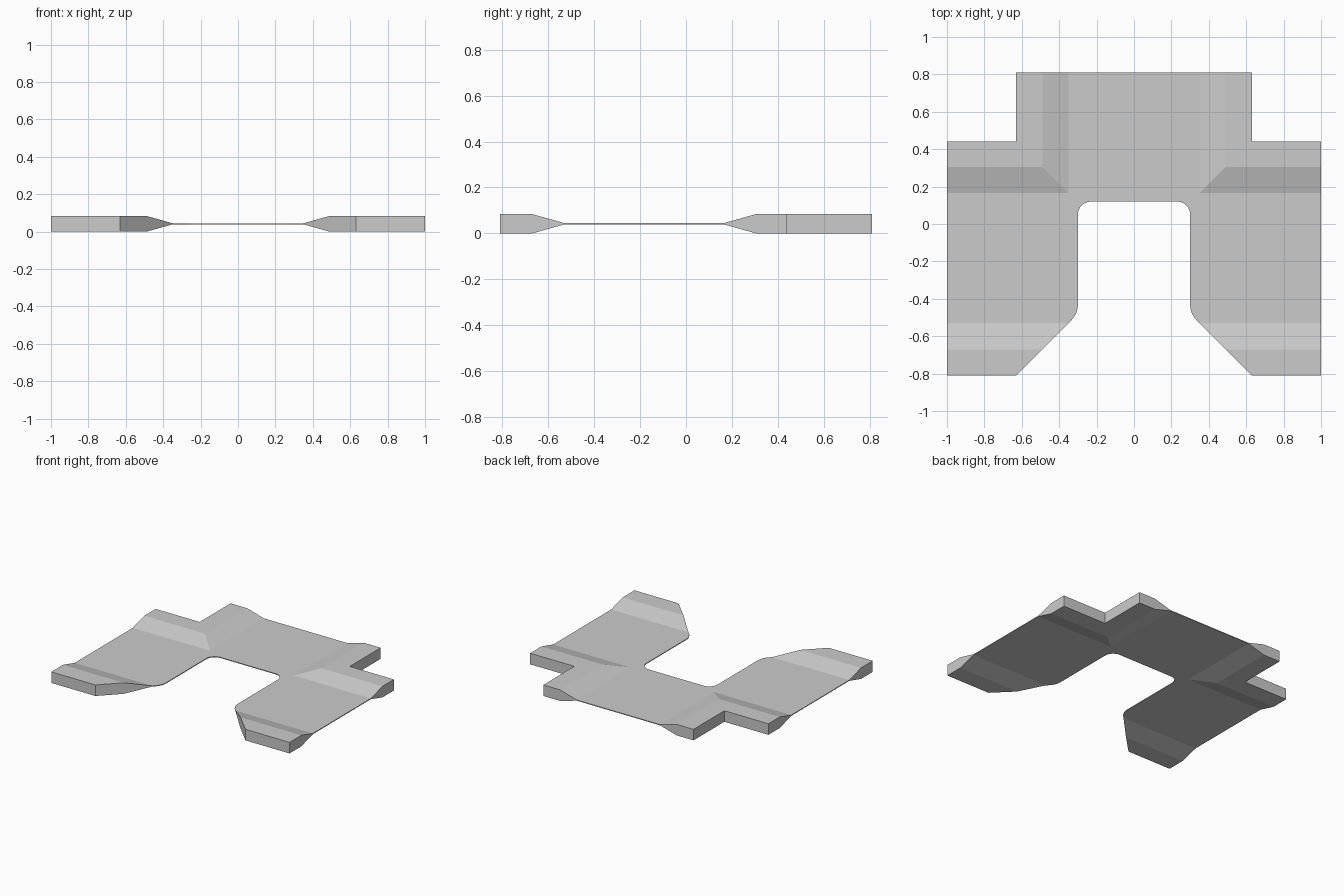
import bpy, bmesh, math
from mathutils import Vector

if "Cube" in bpy.data.objects:
    bpy.data.objects.remove(bpy.data.objects["Cube"])

MID, THICK, THIN = 0.042, 0.042, 0.003   # mid height, half thicknesses


def arc(cx, cy, r, a0, a1, n):
    return [(cx + r * math.cos(math.radians(a0 + (a1 - a0) * i / n)),
             cy + r * math.sin(math.radians(a0 + (a1 - a0) * i / n))) for i in range(n + 1)]


def ramp(v, lo, hi):
    t = min(1, max(0, (v - lo) / (hi - lo)))
    return THIN + t * (THICK - THIN)


def half_thickness(x, y):
    if y < 0:
        return ramp(-y, 0.53, 0.67)
    return min(ramp(x, 0.35, 0.49), ramp(y, 0.165, 0.305))


# Right half of the outline, with rounded notch corners
outline = [(0, 0.81), (0, 0.12)]
outline += arc(0.23, 0.05, 0.07, 90, 0, 8)
outline += arc(0.42, -0.43, 0.12, 180, 225, 6)
outline += [(0.63, -0.81), (1, -0.81), (1, 0.44), (0.63, 0.44), (0.63, 0.81)]

bm = bmesh.new()
bm.faces.new([bm.verts.new((x, y, 0)) for x, y in outline])
bmesh.ops.triangulate(bm, faces=bm.faces[:])

# Fold lines of the ramps, plus the diagonal valley where they meet
folds = [((0, y, 0), (0, 1, 0)) for y in (0.305, 0.165, -0.53, -0.67)]
folds += [((x, 0, 0), (1, 0, 0)) for x in (0.35, 0.49)]
folds += [((0.35, 0.165, 0), (1, -1, 0))]
for co, no in folds:
    bmesh.ops.bisect_plane(bm, geom=bm.verts[:] + bm.edges[:] + bm.faces[:],
                           dist=1e-5, plane_co=co, plane_no=Vector(no).normalized())

# Sheet becomes the top skin; a mirrored copy is the bottom skin; walls join them
rim = [e for e in bm.edges if e.is_boundary and not all(abs(v.co.x) < 1e-5 for v in e.verts)]
top = bm.verts[:]
faces = bm.faces[:]
low = {}
for v in top:
    h = half_thickness(v.co.x, v.co.y)
    low[v] = bm.verts.new((v.co.x, v.co.y, MID - h))
    v.co.z = MID + h
for f in faces:
    bm.faces.new([low[v] for v in reversed(f.verts)])
for e in rim:
    a, b = e.verts
    bm.faces.new((a, b, low[b], low[a]))
bmesh.ops.recalc_face_normals(bm, faces=bm.faces[:])
if faces[0].normal.z < 0:
    bmesh.ops.reverse_faces(bm, faces=bm.faces[:])

mesh = bpy.data.meshes.new("notched_plate")
bm.to_mesh(mesh)
bm.free()
plate = bpy.data.objects.new("notched_plate", mesh)
bpy.context.collection.objects.link(plate)

# Left half
mirror = plate.modifiers.new("mirror", 'MIRROR')
mirror.use_clip = True

grey = bpy.data.materials.new("light_grey")
grey.diffuse_color = (0.6, 0.6, 0.6, 1)
grey.use_nodes = True
grey.node_tree.nodes["Principled BSDF"].inputs["Base Color"].default_value = grey.diffuse_color
mesh.materials.append(grey)
